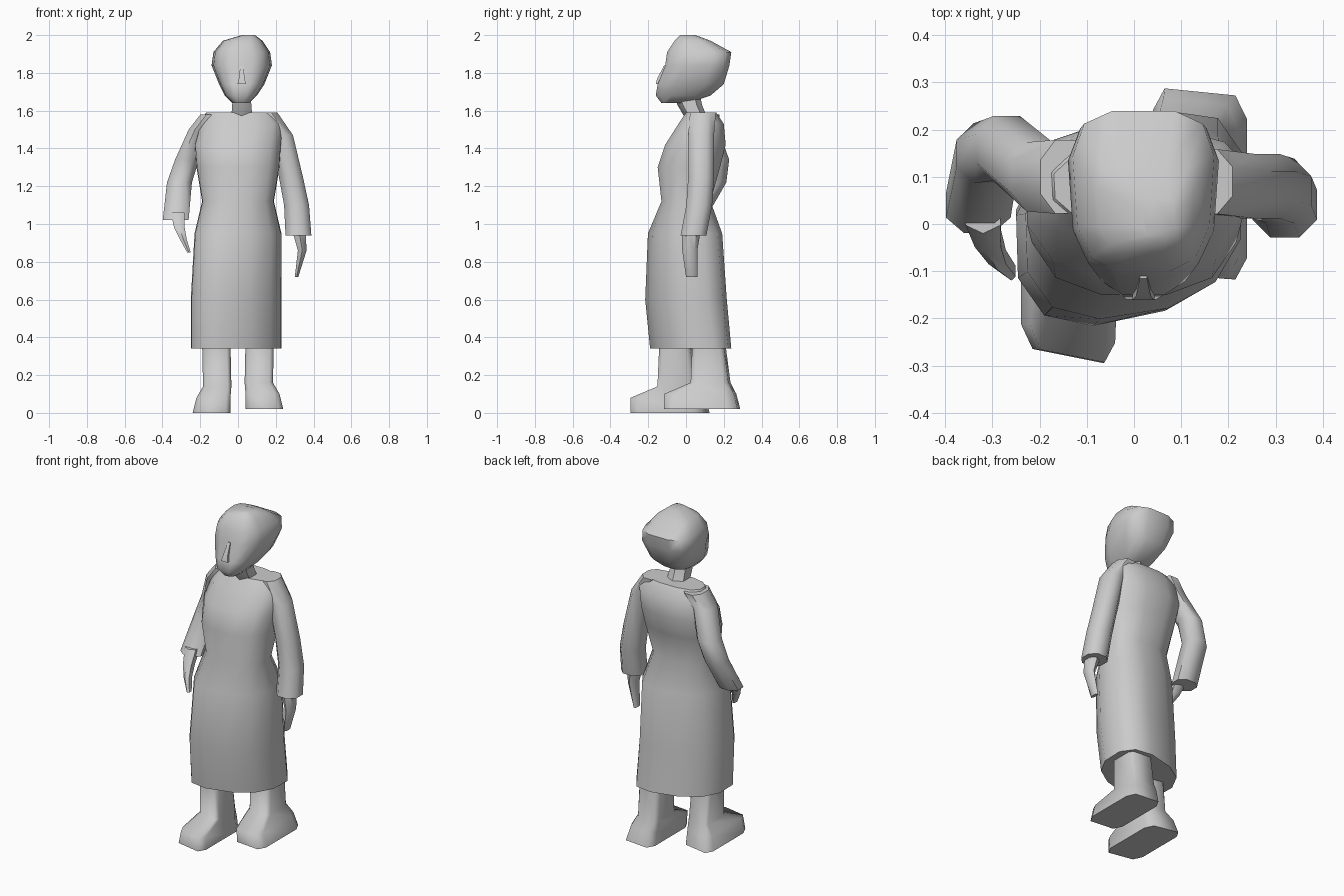
import bpy, bmesh, math

cube = bpy.data.objects.get("Cube")
if cube:
    bpy.data.objects.remove(cube, do_unlink=True)

grey = bpy.data.materials.new("plain_grey")
grey.use_nodes = True
COLOUR = (0.6, 0.6, 0.6, 1)
grey.diffuse_color = COLOUR
shader = grey.node_tree.nodes["Principled BSDF"]
shader.inputs["Base Color"].default_value = COLOUR


def fullness(value, power):
    """Push a sine or cosine outward so that a ring becomes squarer."""
    pushed = math.copysign(abs(value) ** power, value) * 1.05
    return max(-1, min(1, pushed))


def loft(name, rings, sides, power, front=1.0, twist=0.0, sharp=50):
    """Skin level rings (height, x min, x max, y min, y max, optional twist).
    front narrows the -y side; twist pushes the +x side back."""
    bm = bmesh.new()
    loops = []
    for height, left, right, near, far, *own_twist in rings:
        turn = own_twist[0] if own_twist else twist
        middle_x, half_x = (left + right) / 2, (right - left) / 2
        middle_y, half_y = (near + far) / 2, (far - near) / 2
        loop = []
        for step in range(sides):
            angle = math.tau * (step + 0.5) / sides
            across = fullness(math.cos(angle), power)
            along = fullness(math.sin(angle), power)
            narrowing = 1 + (front - 1) * max(0, -along)
            x = middle_x + across * narrowing * half_x
            y = middle_y + along * half_y + turn * across * half_x
            loop.append(bm.verts.new((x, y, height)))
        loops.append(loop)
    for lower, upper in zip(loops, loops[1:]):
        for step in range(sides):
            following = (step + 1) % sides
            bm.faces.new((lower[step], lower[following],
                          upper[following], upper[step]))
    bm.faces.new(loops[0])
    bm.faces.new(loops[-1])
    bmesh.ops.recalc_face_normals(bm, faces=bm.faces)
    mesh = bpy.data.meshes.new(name)
    bm.to_mesh(mesh)
    bm.free()
    mesh.materials.append(grey)
    obj = bpy.data.objects.new(name, mesh)
    bpy.context.collection.objects.link(obj)
    bpy.ops.object.select_all(action="DESELECT")
    obj.select_set(True)
    bpy.context.view_layer.objects.active = obj
    bpy.ops.object.shade_smooth_by_angle(angle=math.radians(sharp))


def limb(name, path, start, end, sides):
    """Tube along a path; half width and half depth run from start to end."""
    rings = []
    for index, (x, y, height) in enumerate(path):
        share = index / (len(path) - 1)
        width, depth = [a + (b - a) * share for a, b in zip(start, end)]
        rings.append((height, x - width, x + width, y - depth, y + depth))
    loft(name, rings, sides, power=.9)


def leg(name, side, y, lift, twist):
    """Straight shin running into a long flared foot."""
    rings = []
    # height, inner and outer edge, front and back
    for height, inner, outer, front, back in (
            (.37, .04, .19, -.08, .08), (.14, .035, .185, -.09, .11),
            (.08, .04, .22, -.23, .14), (0, .04, .24, -.23, .16)):
        left, right = sorted((side * inner, side * outer))
        rings.append((height + lift, left, right, y + front, y + back))
    loft(name, rings, sides=8, power=.35, twist=twist, sharp=75)


# Long dress, hem to shoulders, turned a little at the hips
loft("dress", [
    (.34, -.25, .23, -.17, .22, .25), (.6, -.25, .23, -.2, .2, .2),
    (.95, -.23, .23, -.19, .18, .15), (1.12, -.19, .19, -.13, .13),
    (1.3, -.22, .22, -.15, .18), (1.42, -.23, .23, -.11, .21),
    (1.53, -.2, .24, -.04, .2), (1.59, -.17, .19, 0, .16)],
    sides=12, power=.85, front=.95)

# Neck and head
limb("neck", [(.02, .05, 1.57), (.02, .02, 1.63), (.02, 0, 1.7)],
     start=(.06, .06), end=(.05, .07), sides=6)
loft("head", [
    (1.64, -.03, .06, -.13, .01), (1.68, -.07, .1, -.16, .13),
    (1.74, -.1, .14, -.15, .2), (1.84, -.14, .18, -.11, .23),
    (1.91, -.13, .17, -.1, .24), (1.97, -.08, .13, -.06, .13),
    (2, .02, .09, -.03, .05)],
    sides=12, power=.65, front=.85)
limb("nose", [(.02, -.13, 1.74), (.02, -.13, 1.77), (.02, -.1, 1.84)],
     start=(.03, .04), end=(.01, .02), sides=4)

# Sleeves: the right one bends back at the elbow, the left one hangs
limb("right_sleeve", [
    (-.14, .1, 1.58), (-.2, .1, 1.5), (-.27, .16, 1.34),
    (-.31, .15, 1.22), (-.33, .04, 1.02)],
    start=(.06, .08), end=(.07, .06), sides=8)
limb("left_sleeve", [
    (.15, .09, 1.59), (.23, .08, 1.47), (.28, .08, 1.25),
    (.31, .07, 1.1), (.32, .04, .94)],
    start=(.06, .07), end=(.07, .07), sides=8)

# Hands
limb("right_hand", [
    (-.32, .02, 1.06), (-.31, -.03, .98), (-.29, -.07, .92),
    (-.26, -.1, .85)], start=(.04, .04), end=(.01, .02), sides=6)
limb("left_hand", [
    (.32, .03, .98), (.34, .02, .86), (.31, .03, .72)],
    start=(.04, .05), end=(.01, .03), sides=6)

# Legs: the right foot is a stride ahead of the left
leg("right_leg", side=-1, y=-.05, lift=0, twist=-.2)
leg("left_leg", side=1, y=.12, lift=.02, twist=-.1)
